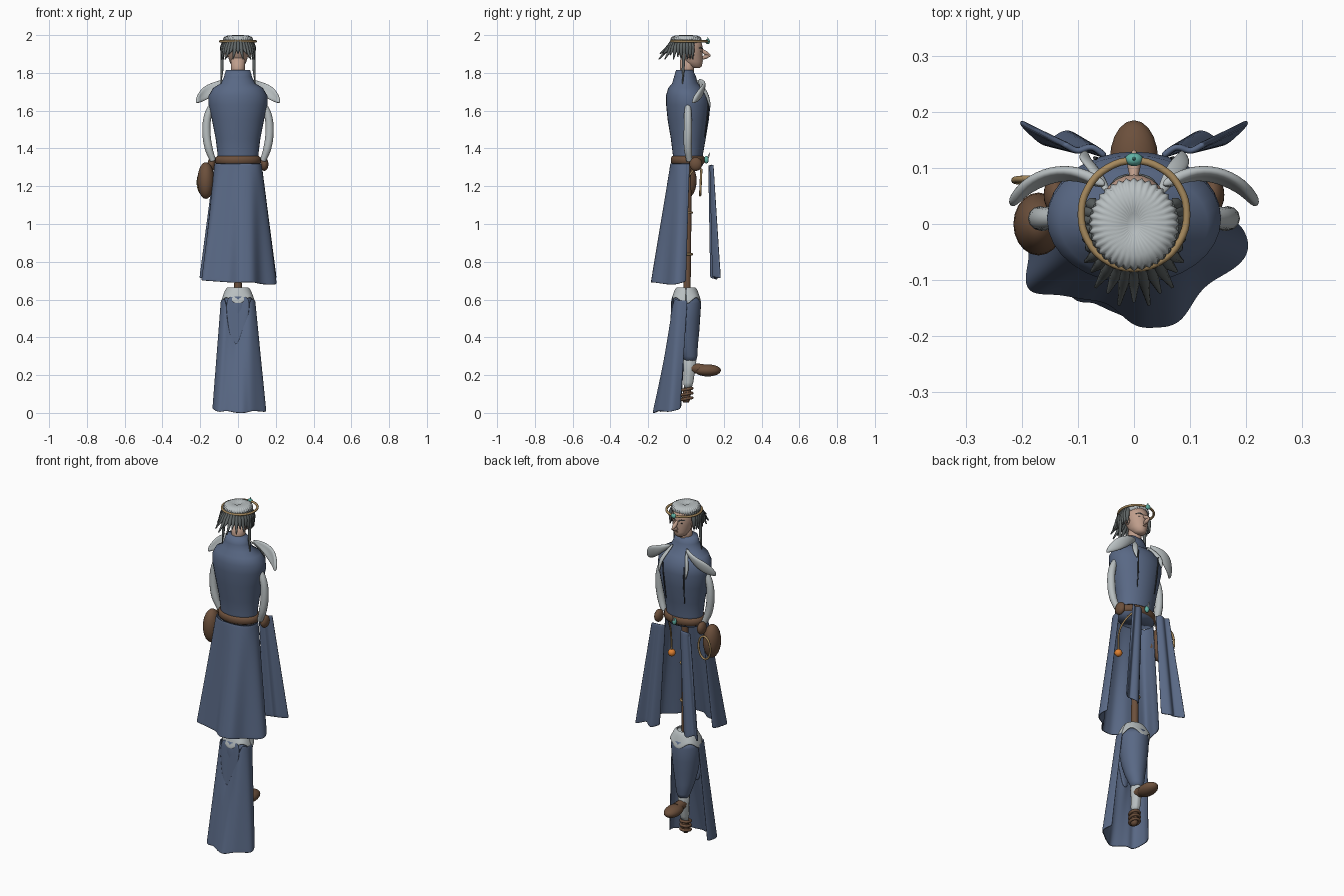
import bpy, bmesh
from math import sin, cos, pi, radians
from mathutils import Vector

def mat(name, r, g, b):
    m = bpy.data.materials.new(name)
    m.diffuse_color = (r, g, b, 1)
    return m

BLUE = mat("blue_cloth", .10, .14, .235)
WHITE = mat("pale_cloth", .48, .52, .53)
BROWN = mat("leather", .15, .08, .045)
GOLD = mat("wood_gold", .38, .25, .11)
SKIN = mat("skin", .52, .34, .26)
DARK = mat("dark", .03, .035, .04)
HAIR = mat("hair", .11, .125, .125)
TEAL = mat("teal", .12, .45, .38)
ORANGE = mat("orange", .75, .22, .03)

def finish(name, bm, m):
    bmesh.ops.recalc_face_normals(bm, faces=bm.faces)
    for f in bm.faces:
        f.smooth = True
    me = bpy.data.meshes.new(name)
    bm.to_mesh(me)
    bm.free()
    me.materials.append(m)
    ob = bpy.data.objects.new(name, me)
    bpy.context.collection.objects.link(ob)
    return ob

def loft(name, rings, m, n=24, ripple=0, k=8):
    """Closed body from elliptical rings (z, cy, rx, ry)."""
    bm = bmesh.new()
    rows = []
    for z, cy, rx, ry in rings:
        rows.append([bm.verts.new((rx * cos(a) * (1 + ripple * cos(k * a)), cy + ry * sin(a) * (1 + ripple * cos(k * a)), z))
                     for a in (2 * pi * i / n for i in range(n))])
    for p, q in zip(rows, rows[1:]):
        for i in range(n):
            bm.faces.new((p[i], p[(i + 1) % n], q[(i + 1) % n], q[i]))
    bm.faces.new(rows[0])
    bm.faces.new(rows[-1])
    return finish(name, bm, m)

def sheet(name, rows, m, thick=.008, levels=2):
    """Cloth grid with thickness."""
    bm = bmesh.new()
    vs = [[bm.verts.new(p) for p in r] for r in rows]
    for p, q in zip(vs, vs[1:]):
        for i in range(len(p) - 1):
            bm.faces.new((p[i], p[i + 1], q[i + 1], q[i]))
    ob = finish(name, bm, m)
    s = ob.modifiers.new("thickness", 'SOLIDIFY')
    s.thickness, s.offset = thick, 0
    u = ob.modifiers.new("smooth", 'SUBSURF')
    u.levels = u.render_levels = levels
    return ob

def spline(pts, per=3):
    """Resample an edge smoothly (Catmull-Rom)."""
    v = [Vector(p) for p in pts]
    v = [2 * v[0] - v[1]] + v + [2 * v[-1] - v[-2]]
    out = []
    for i in range(1, len(v) - 2):
        a, b, c, d = v[i - 1:i + 3]
        for t in (j / per for j in range(per)):
            out.append(.5 * (2 * b + (c - a) * t + (2 * a - 5 * b + 4 * c - d) * t * t + (3 * b - a - 3 * c + d) * t ** 3))
    return out + [v[-2]]

def drape(top, bottom, n=6, fold=0, freq=1.5):
    """Rows between two edges, with pleats deepening downward."""
    rows = []
    for t in (j / n for j in range(n + 1)):
        row = []
        for i, (a, b) in enumerate(zip(spline(top), spline(bottom))):
            p = a.lerp(b, t)
            p.xy *= 1 + fold * t * sin(i * freq)
            row.append(p)
        rows.append(row)
    rows.insert(1, [a.lerp(b, .1) for a, b in zip(rows[0], rows[1])])
    rows.insert(-1, [a.lerp(b, .9) for a, b in zip(rows[-2], rows[-1])])
    return rows

def leaf(name, path, side, widths, m, thick=.014):
    side = Vector(side)
    return sheet(name, [[Vector(p) - side * w, Vector(p) + Vector((0, .006, 0)), Vector(p) + side * w]
                        for p, w in zip(path, widths)], m, thick)

def tube(name, paths, radii, m, cyclic=False, res=3):
    """Tapered smooth tubes along one or more paths."""
    cu = bpy.data.curves.new(name, 'CURVE')
    cu.dimensions = '3D'
    cu.bevel_depth, cu.bevel_resolution, cu.use_fill_caps, cu.resolution_u = 1, res, True, 4
    for path in paths:
        sp = cu.splines.new('BEZIER')
        sp.bezier_points.add(len(path) - 1)
        for bp, p, r in zip(sp.bezier_points, path, radii):
            bp.co, bp.radius = p, r
            bp.handle_left_type = bp.handle_right_type = 'AUTO'
        sp.use_cyclic_u = cyclic
    cu.materials.append(m)
    bpy.context.collection.objects.link(bpy.data.objects.new(name, cu))

def ball(name, c, r, m):
    bm = bmesh.new()
    bmesh.ops.create_uvsphere(bm, u_segments=20, v_segments=12, radius=1)
    for v in bm.verts:
        v.co = Vector(c) + Vector([a * b for a, b in zip(v.co, r)])
    return finish(name, bm, m)

def oval(c, rx, ry, rz=0, n=12):
    return [(c[0] + rx * cos(2 * pi * i / n), c[1] + ry * sin(2 * pi * i / n), c[2] + rz * sin(2 * pi * i / n)) for i in range(n)]

# torso with standing collar, neck, belt
loft("torso", [(1.31, .01, .112, .080), (1.37, .01, .108, .080), (1.45, .012, .118, .092), (1.55, .012, .138, .109),
               (1.63, .012, .155, .117), (1.68, .008, .155, .114), (1.72, 0, .132, .094), (1.745, -.005, .09, .068),
               (1.78, -.005, .074, .058), (1.815, -.008, .064, .045)], BLUE, 32)
loft("neck", [(1.76, 0, .035, .035), (1.88, .01, .038, .04)], SKIN)
loft("belt", [(1.318, .01, .112, .082), (1.325, .01, .122, .09), (1.352, .01, .12, .089), (1.36, .01, .108, .082)], BROWN, 32)
ball("belt_gem", (0, .108, 1.34), (.013, .012, .02), TEAL)
tube("belt_gem_spike", [[(0, .115, 1.35), (0, .128, 1.38)]], [.006, .001], WHITE)

# head and face
loft("head", [(1.825, .055, .015, .015), (1.835, .048, .032, .036), (1.86, .035, .045, .053), (1.90, .025, .056, .062),
              (1.94, .018, .064, .070), (1.975, .012, .06, .065), (1.985, .01, .03, .03)], SKIN)
tube("nose", [[(0, .08, 1.925), (0, .105, 1.905), (0, .13, 1.892)], [(0, .08, 1.875), (0, .105, 1.885), (0, .13, 1.892)]],
     [.007, .012, .004], SKIN)
tube("mouth", [[(-.015, .082, 1.860), (0, .088, 1.862), (.015, .082, 1.860)]], [.001, .003, .001], BROWN)
for s in (-1, 1):
    tube("brow", [[(s * .01, .087, 1.928), (s * .028, .080, 1.934), (s * .044, .066, 1.93)]], [.003, .004, .002], HAIR)
    ball("eye", (s * .024, .077, 1.915), (.008, .005, .003), DARK)
    ball("ear", (s * .06, .02, 1.90), (.008, .014, .022), SKIN)

# hair: pale ribbed crown, dark hanging strands, long side locks, circlet
loft("hair_crown", [(1.955, 0, .07, .072), (1.975, 0, .078, .08), (1.99, 0, .072, .075), (1.997, 0, .055, .057),
                    (2.0, 0, .022, .03), (1.993, 0, .012, .018)], WHITE, 144, .035, 36)
strands = []
for i in range(23):
    a = radians(-205 + i * 230 / 22)
    b = max(0, -sin(a))
    r, z = .086 + .062 * b * b - .01 * (i % 2) * b, 1.872 + .03 * (i % 2) * b
    strands.append([(.072 * cos(a), .072 * sin(a), 1.975),
                    ((.082 + .006 * b) * cos(a), (.082 + .012 * b) * sin(a), 1.935),
                    (r * cos(a), r * sin(a), z)])
tube("hair_strands", strands, [.008, .0125, .003], HAIR, res=2)
tube("side_locks", [[(s * .077, .0, 1.965), (s * .084, -.01, 1.90), (s * .085, -.015, 1.82), (s * .091, -.018, 1.74)]
                    for s in (-1, 1)], [.006, .009, .008, .002], HAIR)
tube("circlet", [oval((0, .017, 1.967), .094, .096)], [.0065] * 12, GOLD, True)
ball("circlet_gem", (0, .115, 1.966), (.016, .012, .014), TEAL)
tube("gem_spike", [[(0, .116, 1.975), (0, .116, 1.99)]], [.004, .001], TEAL)

# sleeves, gloves, shoulder leaves, lapels, chest slits
for s in (-1, 1):
    tube("sleeve", [[(s * .13, .01, 1.645), (s * .158, .01, 1.58), (s * .167, .01, 1.49), (s * .155, .01, 1.40),
                     (s * .132, .018, 1.335)]], [.014, .02, .022, .021, .016], WHITE, res=4)
    ball("glove", (s * .14, .052, 1.317), (.021, .034, .036), BROWN)
    leaf("shoulder_leaf", [(s * .05, .065, 1.765), (s * .10, .09, 1.735), (s * .15, .087, 1.705), (s * .195, .065, 1.682),
                           (s * .222, .03, 1.65)], (0, .25, 1), [.006, .026, .04, .04, .012], WHITE, .02)
    leaf("lapel", [(s * .045, .05, 1.765), (s * .07, .095, 1.715), (s * .09, .115, 1.67), (s * .085, .125, 1.615)],
         (1, -.5, 0), [.006, .015, .014, .002], WHITE, .01)
    tube("chest_slit", [[(s * .07, .118, 1.68), (s * .065, .114, 1.58), (s * .06, .099, 1.46)]], [.003, .004, .002], DARK)

# rear skirt, open at the front
top = [(-.118, .02, 1.32), (-.12, -.02, 1.32), (-.10, -.055, 1.32), (-.06, -.073, 1.32), (-.02, -.078, 1.32),
       (.03, -.078, 1.32), (.07, -.07, 1.32), (.105, -.05, 1.32), (.12, -.015, 1.32), (.118, .02, 1.32)]
hem = [(-.172, .002, .715), (-.188, -.06, .705), (-.18, -.12, .70), (-.11, -.125, .695), (-.04, -.145, .69),
       (.02, -.185, .69), (.08, -.168, .69), (.135, -.10, .68), (.203, -.055, .68), (.183, 0, .695)]
sheet("rear_skirt", drape(top, hem, 6, .022), BLUE)

# two hanging pleated front panels
for s in (-1, 1):
    top = [(s * .05, .12, 1.31), (s * .075, .137, 1.315), (s * .10, .13, 1.31), (s * .125, .143, 1.315)]
    low = [(s * .08, .128, .715), (s * .12, .165, .705), (s * .155, .142, .72), (s * .203, .183, .71)]
    sheet("front_panel", drape(top, low, 4, .01), BLUE, .012)

# pouch with hoop, hanging bead on a cord
ball("pouch", (-.17, .0, 1.23), (.045, .056, .097), BROWN)
tube("pouch_hoop", [oval((-.175, .078, 1.22), .038, .003, .068)], [.006] * 12, GOLD, True)
tube("bead_cord", [[(.06, .075, 1.32), (.085, .035, 1.28), (.10, .0, 1.22), (.10, -.01, 1.10)]], [.005] * 4, GOLD)
ball("bead", (.10, -.01, 1.085), (.021, .021, .021), ORANGE)

# central pole with bands
tube("pole", [[(0, .01, 1.32), (0, .01, 1.0), (0, .005, .63)]], [.018, .019, .02], BROWN)
for z in (1.06, .84):
    tube("pole_band", [oval((0, .01, z), .022, .022)], [.006] * 12, GOLD, True)

# lower leg: pale scalloped cuff, trouser with rear drape, sock
loft("trouser", [(.27, .022, .026, .03), (.30, .022, .040, .038), (.36, .008, .054, .055), (.43, .0, .068, .07),
                 (.50, -.002, .077, .077), (.58, 0, .081, .08), (.615, 0, .072, .074)], BLUE, 28)
leaf("trouser_drape", [(0, -.07, .62), (0, -.075, .56), (-.004, -.08, .48), (-.008, -.085, .40), (-.01, -.09, .33)], (1, 0, 0),
     [.06, .066, .054, .035, .012], BLUE, .012)
cuff = []
for r, z, d in ((.05, .664, 0), (.064, .652, 0), (.078, .62, .008), (.09, .592, .02)):
    cuff.append([(r * cos(i * pi / 12), r * .88 * sin(i * pi / 12), z - d * cos(4 * i * pi / 12)) for i in range(25)])
sheet("cuff", cuff, WHITE, .01)
loft("cuff_top", [(.62, 0, .06, .055), (.655, 0, .05, .046)], WHITE)
loft("sock", [(.13, .01, .018, .02), (.16, .012, .024, .027), (.22, .018, .026, .031), (.275, .02, .031, .036),
              (.285, .02, .025, .03)], WHITE, 24, .04, 6)

# lower cape with a V opening at the back
top = [(-.085, .008, .595), (-.086, -.035, .595), (-.066, -.062, .595), (-.045, -.076, .46), (-.01, -.088, .36),
       (.03, -.08, .46), (.064, -.062, .595), (.086, -.035, .595), (.086, .008, .595)]
hem = [(-.12, -.025, .025), (-.133, -.08, .02), (-.10, -.135, .005), (-.06, -.14, .01), (-.01, -.168, .0),
       (.04, -.168, .0), (.08, -.14, .01), (.144, -.09, .005), (.13, -.03, .02)]
sheet("lower_cape", drape(top, hem, 6, .02), BLUE)

# raised shoe and stubby banded peg below
ball("shoe", (0, .115, .225), (.043, .07, .032), BROWN)
tube("shoe_heel", [[(0, .02, .24), (0, .09, .23)]], [.026, .03], BROWN)
loft("peg", [(.055, 0, .012, .014), (.07, 0, .02, .022), (.135, .008, .018, .02)], BROWN, 16)
for z in (.075, .10, .125):
    tube("peg_band", [oval((0, .004, z), .025, .028, .005)], [.008] * 12, BROWN, True)
